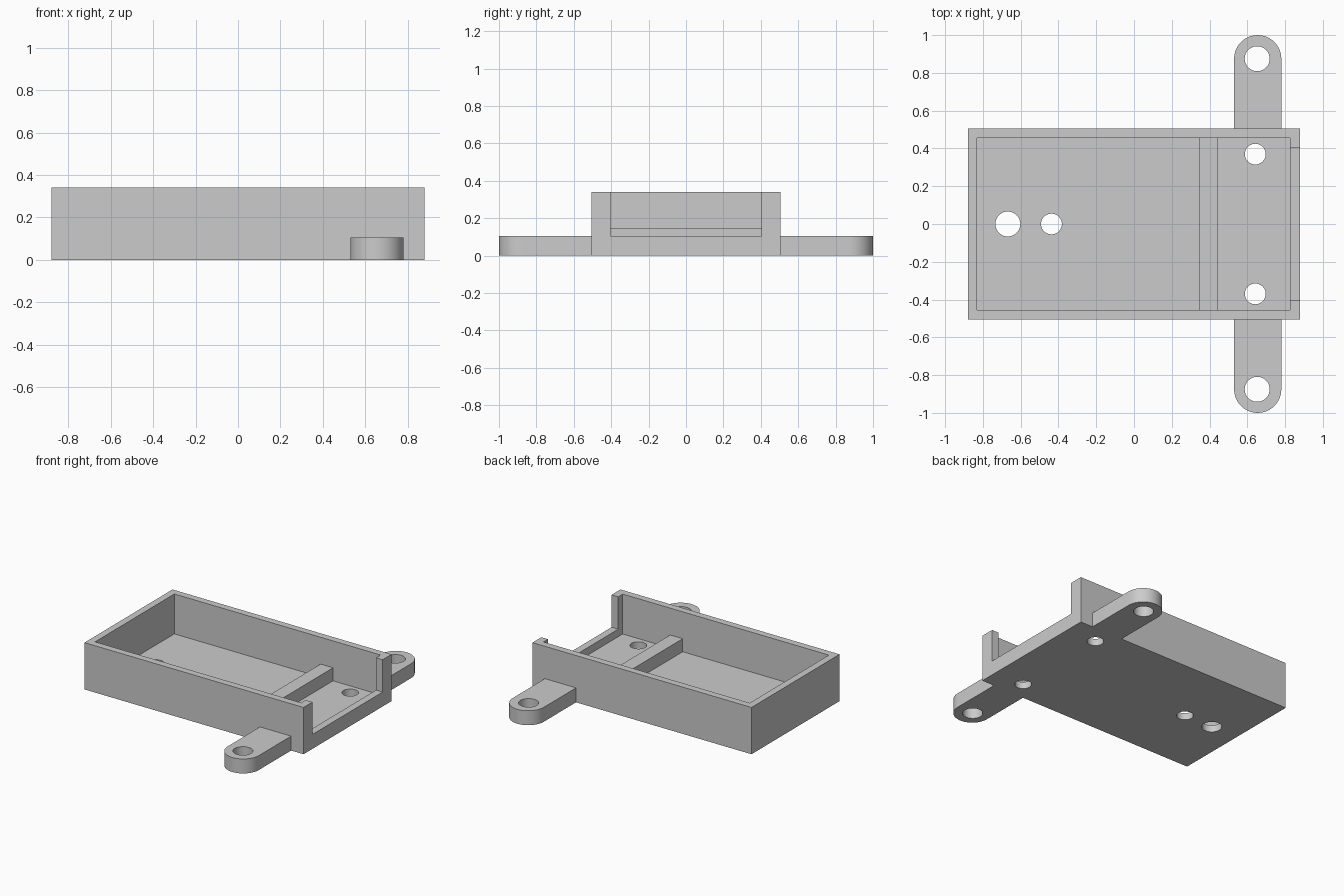
import bpy
import bmesh
import math
from mathutils import Matrix, Vector

default = bpy.data.objects.get("Cube")
if default:
    bpy.data.objects.remove(default, do_unlink=True)

grey = bpy.data.materials.new("plain_grey")
grey.use_nodes = True
colour = (0.6, 0.6, 0.6, 1)
grey.diffuse_color = colour
grey.node_tree.nodes["Principled BSDF"].inputs["Base Color"].default_value = colour


def add_object(name, bm):
    mesh = bpy.data.meshes.new(name)
    bm.to_mesh(mesh)
    bm.free()
    mesh.materials.append(grey)
    obj = bpy.data.objects.new(name, mesh)
    bpy.context.collection.objects.link(obj)
    return obj


def box(name, low, high):
    low, high = Vector(low), Vector(high)
    bm = bmesh.new()
    bmesh.ops.create_cube(bm, size=1, matrix=Matrix.Translation((low + high) / 2)
                          @ Matrix.Diagonal((*(high - low), 1)))
    return add_object(name, bm)


def cylinder(name, x, y, radius, low, high):
    bm = bmesh.new()
    bmesh.ops.create_cone(bm, cap_ends=True, segments=48, radius1=radius, radius2=radius,
                          depth=high - low, matrix=Matrix.Translation((x, y, (low + high) / 2)))
    return add_object(name, bm)


def combine(target, tool, operation):
    """Apply a boolean and discard the tool object."""
    tool.hide_render = True
    mod = target.modifiers.new(operation.lower(), 'BOOLEAN')
    mod.operation, mod.object, mod.solver = operation, tool, 'EXACT'
    bpy.context.view_layer.objects.active = target
    bpy.ops.object.modifier_apply(modifier=mod.name)
    bpy.data.objects.remove(tool, do_unlink=True)


def mounting_tab(side):
    """Flat tab with a rounded outer end, starting inside the wall."""
    x, radius, root, centre = 0.655, 0.125, 0.48, 0.875
    bm = bmesh.new()
    outline = [(x - radius, root), (x + radius, root)]
    outline += [(x + radius * math.cos(math.pi * i / 24),
                 centre + radius * math.sin(math.pi * i / 24)) for i in range(25)]
    face = bm.faces.new([bm.verts.new((px, py * side, 0)) for px, py in outline])
    extruded = bmesh.ops.extrude_face_region(bm, geom=[face])
    top = [v for v in extruded["geom"] if isinstance(v, bmesh.types.BMVert)]
    bmesh.ops.translate(bm, verts=top, vec=(0, 0, 0.105))
    bmesh.ops.recalc_face_normals(bm, faces=bm.faces)
    return add_object("mounting_tab", bm)


# Open tray with mounting tabs
tray = box("tray", (-0.88, -0.505, 0), (0.88, 0.505, 0.34))
for side in (-1, 1):
    combine(tray, mounting_tab(side), 'UNION')
combine(tray, box("cavity", (-0.83, -0.455, 0.05), (0.827, 0.455, 0.5)), 'DIFFERENCE')

# Wide notch in the end wall
combine(tray, box("notch", (0.8, -0.403, 0.105), (1, 0.403, 0.5)), 'DIFFERENCE')

# Cross rib on the floor
combine(tray, box("cross_rib", (0.345, -0.48, 0.03), (0.445, 0.48, 0.145)), 'UNION')

# Screw holes through the floor and the tabs
holes = [(-0.668, 0, 0.066), (-0.437, 0, 0.055)]
for side in (-1, 1):
    holes += [(0.642, 0.37 * side, 0.055), (0.652, 0.875 * side, 0.066)]
for x, y, radius in holes:
    combine(tray, cylinder("hole", x, y, radius, -0.1, 0.2), 'DIFFERENCE')

# Smooth the round walls and keep the edges sharp
bpy.ops.object.select_all(action='DESELECT')
tray.select_set(True)
bpy.context.view_layer.objects.active = tray
bpy.ops.object.shade_smooth_by_angle(angle=math.radians(30))
